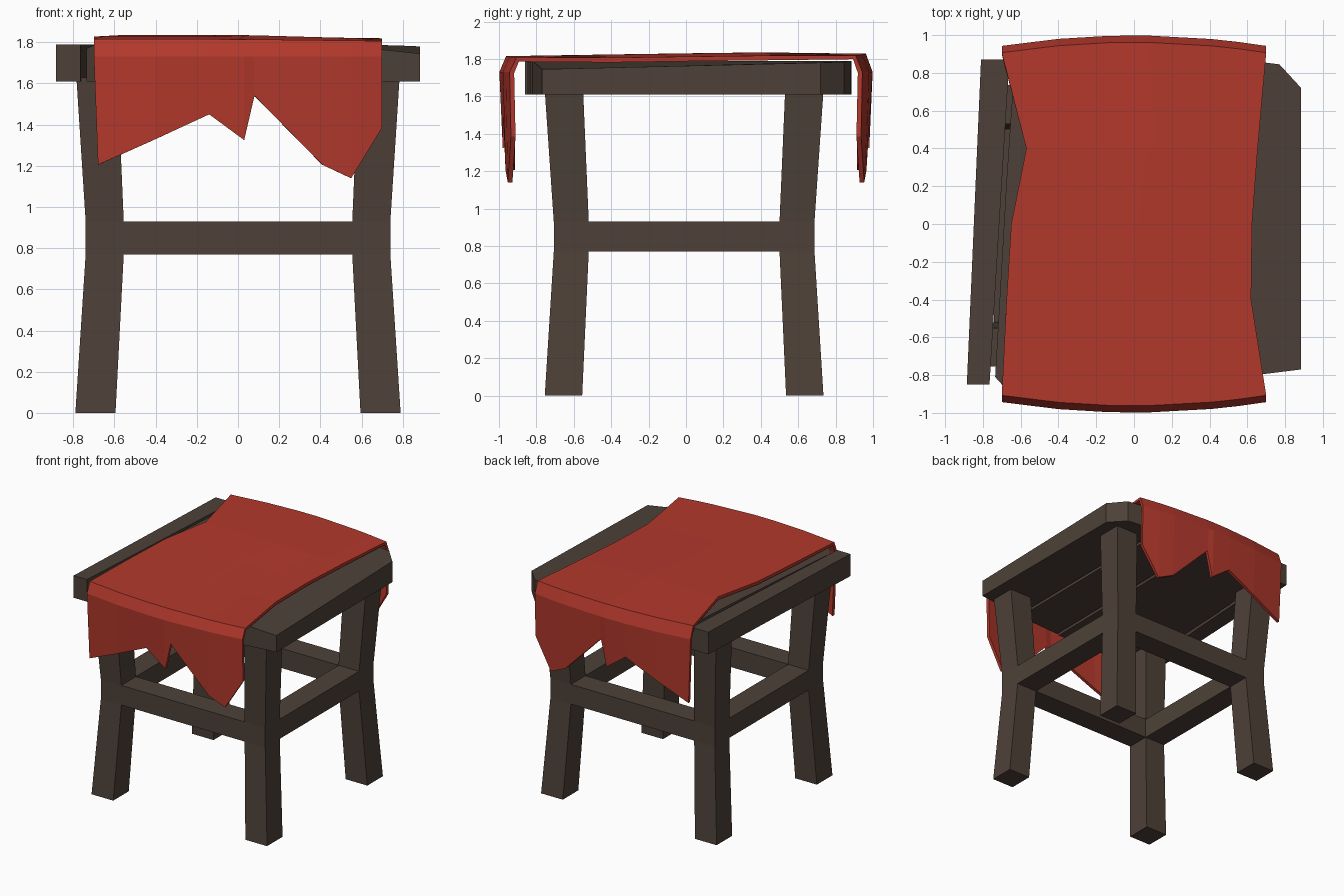
import bpy, bmesh

if "Cube" in bpy.data.objects:
    bpy.data.objects.remove(bpy.data.objects["Cube"])


def material(name, rgb):
    m = bpy.data.materials.new(name)
    m.diffuse_color = (*rgb, 1)
    m.use_nodes = True
    m.node_tree.nodes["Principled BSDF"].inputs["Base Color"].default_value = m.diffuse_color
    return m


WOOD = material("dark_wood", (0.075, 0.053, 0.04))
RED = material("red_cloth", (0.45, 0.04, 0.025))


def make(name, verts, faces, mat):
    me = bpy.data.meshes.new(name)
    me.from_pydata(verts, [], faces)
    bm = bmesh.new()
    bm.from_mesh(me)
    bmesh.ops.recalc_face_normals(bm, faces=bm.faces)
    bm.to_mesh(me)
    bm.free()
    me.materials.append(mat)
    ob = bpy.data.objects.new(name, me)
    bpy.context.collection.objects.link(ob)
    return ob


def loft(name, rings, mat):
    """Closed solid through rings of equal point count."""
    n = len(rings[0])
    verts = [p for r in rings for p in r]
    faces = [(k * n + i, k * n + (i + 1) % n, (k + 1) * n + (i + 1) % n, (k + 1) * n + i)
             for k in range(len(rings) - 1) for i in range(n)]
    faces += [tuple(range(n)), tuple(range(len(verts) - n, len(verts)))]
    return make(name, verts, faces, mat)


def box(name, x0, x1, y0, y1, z0, z1):
    return loft(name, [[(x0, y0, z), (x1, y0, z), (x1, y1, z), (x0, y1, z)] for z in (z0, z1)], WOOD)


# Legs: pinched at the stretcher height (z, inner x, outer x, inner y, outer y)
SECTIONS = [(0, .595, .79, .545, .745), (.77, .555, .74, .51, .697),
            (.93, .555, .74, .51, .697), (1.63, .585, .785, .54, .745)]
for sy, fb in ((-1, "front"), (1, "back")):
    for sx, lr in ((-1, "left"), (1, "right")):
        loft(f"{fb}_{lr}_leg",
             [[(sx * a, sy * c - .01, z), (sx * b, sy * c - .01, z),
               (sx * b, sy * d - .01, z), (sx * a, sy * d - .01, z)] for z, a, b, c, d in SECTIONS], WOOD)

# Stretchers, flush with the legs
box("front_stretcher", -.555, .555, -.707, -.52, .77, .93)
box("back_stretcher", -.555, .555, .50, .687, .77, .93)
box("left_stretcher", -.74, -.555, -.52, .50, .77, .93)
box("right_stretcher", .555, .74, -.52, .50, .77, .93)

# Seat planks: outline (x, y, top z)
PLANKS = {
    "left_plank": [(-.885, -.85, 1.79), (-.765, -.85, 1.79), (-.66, .87, 1.79), (-.81, .87, 1.79)],
    "wide_plank": [(-.735, -.81, 1.77), (-.69, -.86, 1.79), (.04, -.86, 1.79), (.06, .885, 1.79),
                   (-.63, .885, 1.79), (-.675, .23, 1.79)],
    "middle_plank": [(.065, -.85, 1.79), (.455, -.83, 1.79), (.465, .88, 1.79), (.085, .885, 1.79)],
    "right_plank": [(.48, -.82, 1.79), (.885, -.77, 1.745), (.885, .72, 1.78), (.77, .845, 1.785),
                    (.49, .88, 1.79)],
}
for name, pts in PLANKS.items():
    loft(name, [[(x, y, 1.61) for x, y, _ in pts], pts], WOOD)

# Draped cloth: torn lower edge (x, z), the same at front and back
HEM = [(-.68, 1.205), (-.4, 1.33), (-.14, 1.45), (.03, 1.325), (.08, 1.54), (.41, 1.205), (.55, 1.14), (.70, 1.385)]
TOP_X = [-.70, -.40, -.14, .03, .08, .41, .55, .70]
# Rows across the top: y, left x, right x, height
ACROSS = [(-.4, -.675, .62, 1.824), (0, -.65, .625, 1.83), (.4, -.57, .655, 1.835)]


def bow(x):
    return .055 * (x / .7) ** 2


def flap(s):
    """Rows from hem to top fold; s = -1 front, 1 back."""
    top = 1.815 if s < 0 else 1.828
    return [[(x, s * (.98 - bow(x) * .8), z) for x, z in HEM],
            [(x, s * (.998 - bow(x)), 1.73) for x in TOP_X],
            [(x, s * (.962 - bow(x)), top - .012 * max(x, 0)) for x in TOP_X]]


rows = flap(-1)
for y, x0, x1, z in ACROSS:
    rows.append([(x0 + (x + .7) / 1.4 * (x1 - x0), y, z - .025 * max(x, 0)) for x in TOP_X])
rows += flap(1)[::-1]
n = len(HEM)
verts = [p for r in rows for p in r]
faces = [(k * n + i, k * n + i + 1, (k + 1) * n + i + 1, (k + 1) * n + i)
         for k in range(len(rows) - 1) for i in range(n - 1)]
cloth = make("draped_cloth", verts, faces, RED)
# Make the outer side face up and out before thickening inwards
mid = cloth.data.polygons[3 * (n - 1) + 2]
if mid.normal.z < 0:
    cloth.data.flip_normals()
mod = cloth.modifiers.new("thickness", "SOLIDIFY")
mod.thickness = .025
mod.offset = -1
